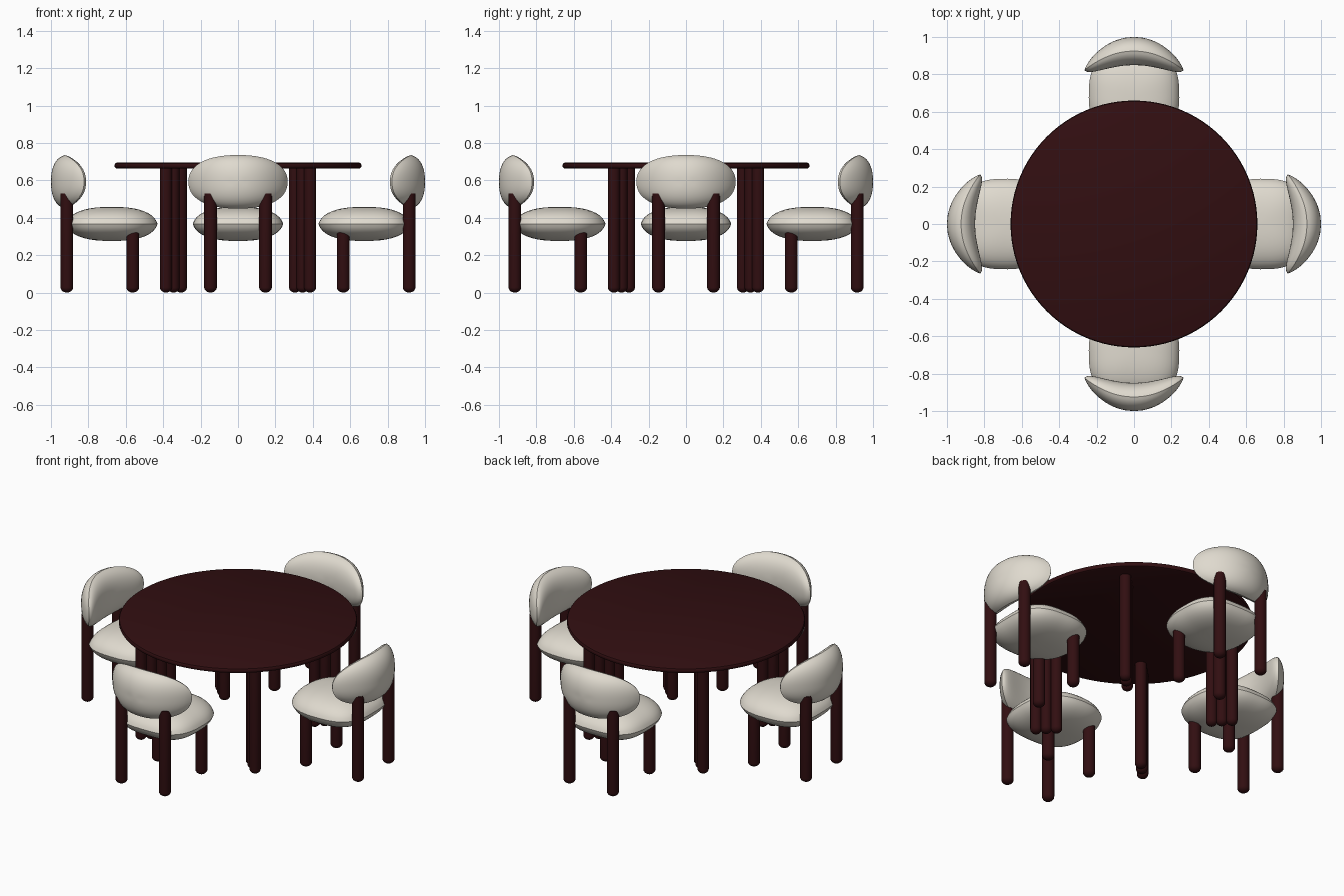
import bpy, bmesh, math
from mathutils import Matrix

if "Cube" in bpy.data.objects:
    bpy.data.objects.remove(bpy.data.objects["Cube"])


def material(name, rgb):
    m = bpy.data.materials.new(name)
    m.diffuse_color = (*rgb, 1)
    m.use_nodes = True
    m.node_tree.nodes["Principled BSDF"].inputs["Base Color"].default_value = m.diffuse_color
    return m


WOOD = material("dark_maroon_wood", (0.031, 0.0045, 0.0055))
FABRIC = material("cream_fabric", (0.74, 0.70, 0.62))


def finish(name, rings, mat, xf=Matrix()):
    """Skin a stack of rings; a ring with one point becomes a pole."""
    bm = bmesh.new()
    loops = [[bm.verts.new(p) for p in ring] for ring in rings]
    for lo, hi in zip(loops, loops[1:]):
        n = max(len(lo), len(hi))
        for i in range(n):
            j = (i + 1) % n
            if len(lo) == 1:
                bm.faces.new((lo[0], hi[j], hi[i]))
            elif len(hi) == 1:
                bm.faces.new((lo[i], lo[j], hi[0]))
            else:
                bm.faces.new((lo[i], lo[j], hi[j], hi[i]))
    bmesh.ops.recalc_face_normals(bm, faces=bm.faces)
    bm.transform(xf)
    me = bpy.data.meshes.new(name)
    bm.to_mesh(me)
    bm.free()
    me.materials.append(mat)
    ob = bpy.data.objects.new(name, me)
    bpy.context.collection.objects.link(ob)
    bpy.ops.object.select_all(action='DESELECT')
    ob.select_set(True)
    bpy.context.view_layer.objects.active = ob
    bpy.ops.object.shade_smooth_by_angle(angle=math.radians(32))
    return ob


def lathe(name, profile, mat, xf, seg=24):
    """Turn (radius, z) points around z."""
    rings = []
    for r, z in profile:
        if r == 0:
            rings.append([(0, 0, z)])
        else:
            rings.append([(r * math.cos(2 * math.pi * i / seg),
                           r * math.sin(2 * math.pi * i / seg), z) for i in range(seg)])
    return finish(name, rings, mat, xf)


def leg(name, x, y, top, xf, r=0.034, cap=0.028):
    """Round post with a domed foot."""
    arc = [math.pi / 2 * k / 6 for k in range(7)]
    prof = [(r * math.sin(a), cap * (1 - math.cos(a))) for a in arc]
    lathe(name, prof + [(r, top), (0, top)], WOOD, xf @ Matrix.Translation((x, y, 0)))


def power(v, e):
    return math.copysign(abs(v) ** e, v)


def cushion(a, b, t, n_pos, n_neg, seg=56, steps=10, v0=0.2, p=0.8):
    """Two domes meeting in a seam; outline is a superellipse in x/y, t is half thickness."""
    s0, c0 = math.sin(v0) ** p, math.cos(v0) ** p
    levels = []
    for k in range(steps + 1):
        v = v0 + (math.pi / 2 - v0) * k / steps
        levels.append((abs(math.cos(v)) ** p / c0, t * (math.sin(v) ** p - s0) / (1 - s0)))
    levels = [(r, -h) for r, h in reversed(levels)] + levels[1:]
    rings = []
    for r, h in levels:
        if r < 1e-4:
            rings.append([(0, 0, h)])
            continue
        ring = []
        for i in range(seg):
            c, s = math.cos(2 * math.pi * i / seg), math.sin(2 * math.pi * i / seg)
            e = 2 / (n_pos if s >= 0 else n_neg)
            ring.append((r * a * power(c, e), r * b * power(s, e), h))
        rings.append(ring)
    return rings


# Table top with a softly rounded rim
lathe("table_top", [(0, 0.663), (0.648, 0.663), (0.656, 0.667), (0.66, 0.674), (0.66, 0.684),
                    (0.656, 0.691), (0.648, 0.695), (0, 0.695)], WOOD, Matrix(), 96)

# Table legs: three posts in a row along each diagonal
for q in range(4):
    turn = Matrix.Rotation(math.pi / 4 + q * math.pi / 2, 4, 'Z')
    for k in range(3):
        leg(f"table_leg_{q}_{k}", 0.488 + (k - 1) * 0.057, 0, 0.67, turn, 0.032)

# Four chairs, modelled on the -y side and turned around the table
for q, side in enumerate(("front", "right", "back", "left")):
    turn = Matrix.Rotation(q * math.pi / 2, 4, 'Z')

    # Seat cushion, rounder towards the table
    finish(f"{side}_chair_seat", cushion(0.242, 0.245, 0.091, 2.3, 3.0), FABRIC,
           turn @ Matrix.Translation((0, -0.675, 0.367)))

    # Backrest: oval cushion stood upright and bent around the sitter
    pad = cushion(0.265, 0.143, 0.075, 2.3, 2.3, p=0.85)
    pad = [[(x, -0.925 - h + 1.45 * x * x, 0.592 + z) for x, z, h in ring] for ring in pad]
    finish(f"{side}_chair_backrest", pad, FABRIC, turn)

    # Legs
    for s, tag in ((-1, "a"), (1, "b")):
        leg(f"{side}_chair_rear_leg_{tag}", s * 0.147, -0.915, 0.53, turn)
        leg(f"{side}_chair_front_leg_{tag}", s * 0.147, -0.563, 0.34, turn)
